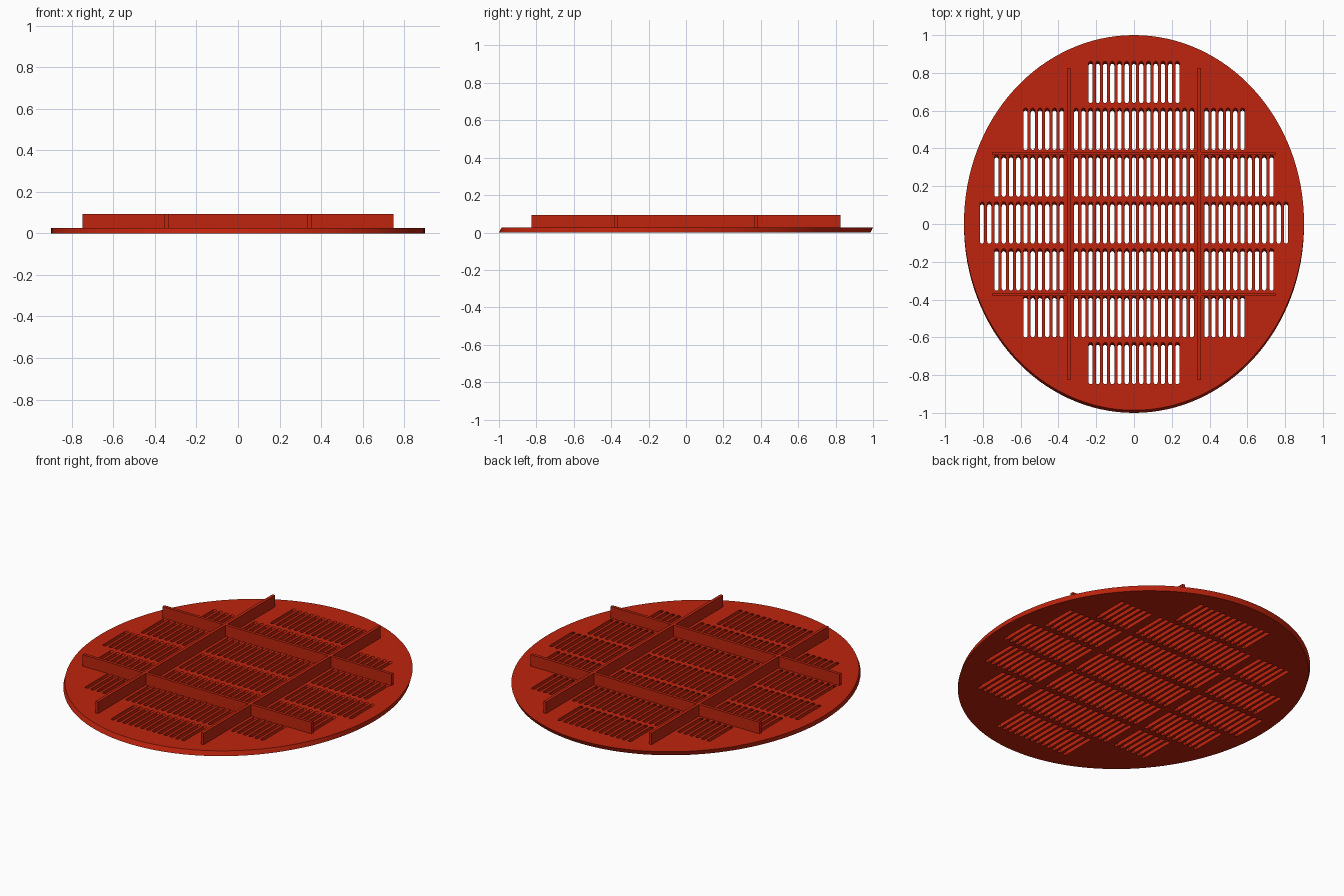
import bpy, bmesh, math
from mathutils import Matrix

old = bpy.data.objects.get("Cube")
if old:
    bpy.data.objects.remove(old)

THICK = 0.026          # plate thickness
TOP = 0.094            # top of the ribs
PITCH = 0.0383         # slot spacing along x
ROW_STEP = 0.248       # slot row spacing along y
SLOT_W, SLOT_L = 0.022, 0.222
RIB_X, RIB_Y = 9 * PITCH, 0.373

red = bpy.data.materials.new("brick red")
red.use_nodes = True
RED = (0.52, 0.017, 0.004, 1)
red.diffuse_color = RED
red.node_tree.nodes["Principled BSDF"].inputs["Base Color"].default_value = RED


def add_object(name, mesh):
    mesh.materials.clear()
    mesh.materials.append(red)
    ob = bpy.data.objects.new(name, mesh)
    bpy.context.collection.objects.link(ob)
    return ob


def add_loop(curve, points):
    spline = curve.splines.new('POLY')
    spline.points.add(len(points) - 1)
    for p, (x, y) in zip(spline.points, points):
        p.co = (x, y, 0, 1)
    spline.use_cyclic_u = True


def slot_outline(cx, cy, steps=6):
    r, h = SLOT_W / 2, (SLOT_L - SLOT_W) / 2
    pts = []
    for side in (1, -1):
        for i in range(steps + 1):
            a = math.pi * i / steps
            pts.append((cx + side * r * math.cos(a), cy + side * (h + r * math.sin(a))))
    return pts


# Oval plate pierced by rows of round-ended slots
outline = bpy.data.curves.new("plate_outline", 'CURVE')
outline.dimensions = '2D'
outline.fill_mode = 'BOTH'
outline.extrude = THICK / 2
N = 128
add_loop(outline, [(0.9 * math.cos(2 * math.pi * i / N), 0.993 * math.sin(2 * math.pi * i / N))
                   for i in range(N)])
reach = {0: 21, 1: 19, 2: 15, 3: 6}     # outermost slot in each row
for row in range(-3, 4):
    last = reach[abs(row)]
    for k in range(-last, last + 1):
        if abs(k) != 9:                 # solid strip under the long ribs
            add_loop(outline, slot_outline(k * PITCH, row * ROW_STEP))

helper = bpy.data.objects.new("plate_outline", outline)
bpy.context.collection.objects.link(helper)
bpy.context.view_layer.update()
mesh = bpy.data.meshes.new_from_object(
    helper.evaluated_get(bpy.context.evaluated_depsgraph_get()))
bpy.data.objects.remove(helper)

# Weld the caps to the walls, then lean the rim slightly towards the back
bm = bmesh.new()
bm.from_mesh(mesh)
bmesh.ops.remove_doubles(bm, verts=bm.verts, dist=1e-5)
bmesh.ops.recalc_face_normals(bm, faces=bm.faces)
for v in bm.verts:
    v.co.y += 0.007 * math.copysign(1, v.co.z)
    v.co.z += THICK / 2
bm.to_mesh(mesh)
bm.free()
plate = add_object("slotted_plate", mesh)
bpy.context.view_layer.objects.active = plate
plate.select_set(True)
bpy.ops.object.shade_smooth_by_angle(angle=math.radians(30))


# Crossing stiffening ribs
def rib(name, cx, cy, sx, sy):
    base = THICK * 0.7
    bm = bmesh.new()
    bmesh.ops.create_cube(bm, size=1, matrix=Matrix.Translation((cx, cy, (TOP + base) / 2))
                          @ Matrix.Diagonal((sx, sy, TOP - base, 1)))
    mesh = bpy.data.meshes.new(name)
    bm.to_mesh(mesh)
    bm.free()
    add_object(name, mesh)


for side, sign in (("left", 1), ("right", -1)):
    rib(side + "_long_rib", sign * RIB_X, 0, 0.018, 1.654)
for side, sign in (("back", 1), ("front", -1)):
    rib(side + "_cross_rib", 0, sign * RIB_Y, 1.496, 0.018)
